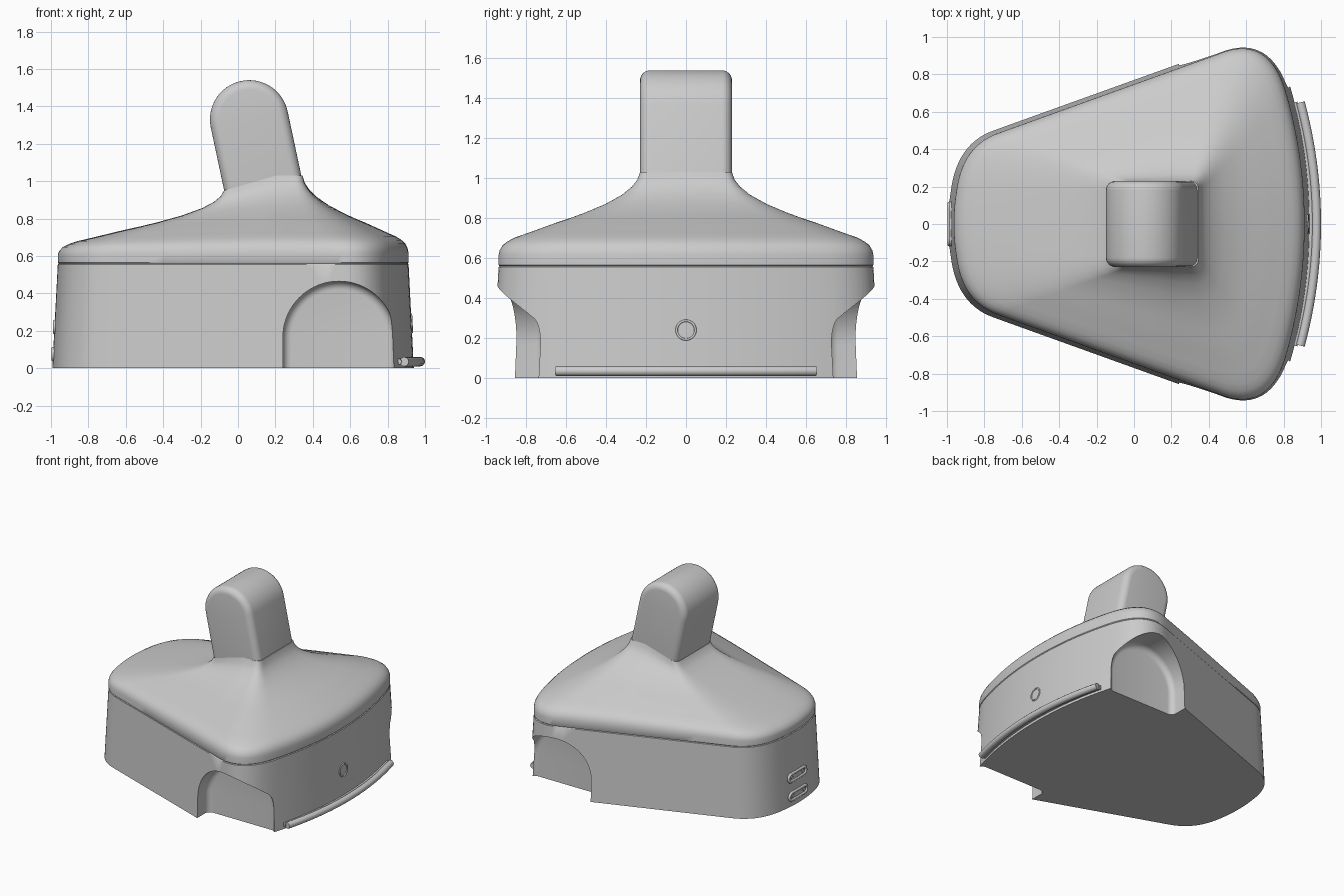
import bpy
import bmesh
from math import sin, cos, pi, radians
from mathutils import Vector

default_cube = bpy.data.objects.get("Cube")
if default_cube:
    bpy.data.objects.remove(default_cube, do_unlink=True)

grey = bpy.data.materials.new("plain_grey")
grey.use_nodes = True
grey.diffuse_color = (0.6, 0.6, 0.6, 1)
grey.node_tree.nodes["Principled BSDF"].inputs["Base Color"].default_value = grey.diffuse_color

SEAM = 0.56      # height where the lid meets the body
TAPER = 0.03     # how much the body narrows up to the seam
STEPS = 14


def add_object(name, data):
    obj = bpy.data.objects.new(name, data)
    bpy.context.collection.objects.link(obj)
    data.materials.append(grey)
    return obj


def activate(obj):
    bpy.ops.object.select_all(action="DESELECT")
    obj.select_set(True)
    bpy.context.view_layer.objects.active = obj


def smooth(obj):
    activate(obj)
    bpy.ops.object.shade_smooth_by_angle(angle=radians(35))


def mesh_object(name, bm):
    bmesh.ops.recalc_face_normals(bm, faces=bm.faces)
    mesh = bpy.data.meshes.new(name)
    bm.to_mesh(mesh)
    bm.free()
    return add_object(name, mesh)


def closed_outline(points):
    """Chain quadratic arcs along one half, then mirror them across y."""
    half = []
    for a, b, c in zip(points[0::2], points[1::2], points[2::2]):
        a, b, c = Vector(a), Vector(b), Vector(c)
        for i in range(STEPS):
            t = i / STEPS
            half.append(a * (1 - t) ** 2 + b * 2 * t * (1 - t) + c * t * t)
    half.append(Vector(points[-1]))
    return half + [Vector((p.x, -p.y)) for p in reversed(half[1:-1])]


def loft(name, rings):
    """Skin a stack of equal rings and cap both ends."""
    bm = bmesh.new()
    loops = [[bm.verts.new(p) for p in ring] for ring in rings]
    count = len(loops[0])
    for low, high in zip(loops, loops[1:]):
        for i in range(count):
            j = (i + 1) % count
            bm.faces.new((low[i], low[j], high[j], high[i]))
    bm.faces.new(loops[0])
    bm.faces.new(loops[-1])
    return mesh_object(name, bm)


def rounded_slab(name, profile, y_start, y_end, radius):
    """Extrude an x-z profile along y and round its rims."""
    slab = loft(name, [[(x, y, z) for x, z in profile] for y in (y_start, y_end)])
    bevel = slab.modifiers.new("round", "BEVEL")
    bevel.width = radius
    bevel.segments = 6
    bevel.limit_method = "ANGLE"
    bevel.angle_limit = radians(40)
    activate(slab)
    bpy.ops.object.modifier_apply(modifier=bevel.name)
    return slab


def rod(name, points, radius, cyclic=False):
    curve = bpy.data.curves.new(name, "CURVE")
    curve.dimensions = "3D"
    curve.bevel_depth = radius
    curve.bevel_resolution = 4
    curve.use_fill_caps = True
    spline = curve.splines.new("POLY")
    spline.points.add(len(points) - 1)
    for point, co in zip(spline.points, points):
        point.co = (*co, 1)
    spline.use_cyclic_u = cyclic
    obj = add_object(name, curve)
    activate(obj)
    bpy.ops.object.convert(target="MESH")
    smooth(bpy.context.object)


# Body: tapered hull with a rounded wedge footprint
footprint = closed_outline([
    (0.94, 0), (0.94, 0.36), (0.845, 0.70),
    (0.75, 1.06), (0.46, 0.935), (-0.145, 0.718), (-0.75, 0.50),
    (-0.95, 0.43), (-0.98, 0.17), (-0.993, 0.09), (-0.993, 0)])


def footprint_at(z, inset=0):
    scale = 1 - TAPER * z / SEAM - inset
    return [(p.x * scale, p.y * scale, z) for p in footprint]


body = loft("body", [footprint_at(0), footprint_at(SEAM - 0.005),
                     footprint_at(SEAM, 0.005)])

# Arched recess on each side, with a filleted inner wall
centre, reach, spring = 0.54, 0.3, 0.165
arch = [(centre + reach, -0.2)]
arch += [(centre + reach * cos(a), spring + reach * sin(a))
         for a in (pi * i / 40 for i in range(41))]
arch += [(centre - reach, -0.2)]
for side in (1, -1):
    cutter = rounded_slab("recess_cutter", arch, side * 0.715, side * 1.2, 0.045)
    cutter.hide_render = True
    cut = body.modifiers.new("recess", "BOOLEAN")
    cut.operation = "DIFFERENCE"
    cut.solver = "EXACT"
    cut.object = cutter
    activate(body)
    bpy.ops.object.modifier_apply(modifier=cut.name)
    bpy.data.objects.remove(cutter, do_unlink=True)
smooth(body)

# Lid: sweeps from the body outline up to the foot of the handle
right, left, wide, corner = 0.345, -0.075, 0.23, 0.05
foot = closed_outline([
    (right, 0), (right, wide / 2 - corner / 2), (right, wide - corner),
    (right, wide), (right - corner, wide),
    ((right + left) / 2, wide), (left + corner, wide),
    (left, wide), (left, wide - corner),
    (left, wide / 2 - corner / 2), (left, 0)])
sweep = [(0, 0.012), (0, 0.12), (0.008, 0.17), (0.03, 0.225), (0.065, 0.265),
         (0.115, 0.305), (0.2, 0.35), (0.3, 0.405), (0.4, 0.46), (0.5, 0.51),
         (0.6, 0.565), (0.75, 0.66), (0.87, 0.76), (0.94, 0.845),
         (0.98, 0.92), (1, 1)]
lid_rings = [footprint_at(SEAM, 0.005)]
for inward, rise in sweep:
    ring = []
    for outer, inner in zip(footprint, foot):
        p = (outer * (1 - TAPER)).lerp(inner, inward)
        slope = (inner.x - left) / (right - left)
        top = 0.95 + 0.08 * min(1, slope * 1.5)
        ring.append((p.x, p.y, SEAM + (top - SEAM) * rise))
    lid_rings.append(ring)
smooth(loft("lid", lid_rings))

# Handle: leaning slab with a round top
lean, radius, drop = radians(12), 0.21, 0.55
hub = Vector((0.06, 1.33))
down = Vector((sin(lean), -cos(lean))) * drop
dome = [hub + Vector((cos(a), sin(a))) * radius
        for a in (lean + pi * i / 32 for i in range(33))]
handle_profile = [dome[0] + down] + dome + [dome[-1] + down]
smooth(rounded_slab("handle", handle_profile, -wide, wide, 0.05))

# Bumper bar and its mount along the wide end
for name, offset, thick in (("bumper_bar", 0.975, 0.025), ("bumper_mount", 0.945, 0.016)):
    path = []
    for i in range(25):
        y = 0.65 * (i / 12 - 1)
        path.append((offset - 0.205 * y * y, y, 0.035))
    rod(name, path, thick)

# Round button rim on the wide end
button_z = 0.24
rim = []
for i in range(32):
    a = 2 * pi * i / 32
    z = button_z + 0.047 * sin(a)
    rim.append((0.94 * (1 - TAPER * z / SEAM), 0.047 * cos(a), z))
rod("button_rim", rim, 0.006, cyclic=True)

# Two slotted clips with studs on the narrow end
for label, height in (("upper", 0.22), ("lower", 0.075)):
    x = -0.99 * (1 - TAPER * height / SEAM)
    loop = []
    for side in (1, -1):
        for i in range(13):
            a = pi * (i / 12 - 0.5)
            loop.append((x, side * (0.08 + 0.028 * cos(a)), height + side * 0.028 * sin(a)))
    rod(label + "_clip", loop, 0.012, cyclic=True)
    for side in (1, -1):
        rod(label + "_clip_stud", [(x + 0.03, side * 0.07, height),
                                   (x - 0.008, side * 0.07, height)], 0.014)
